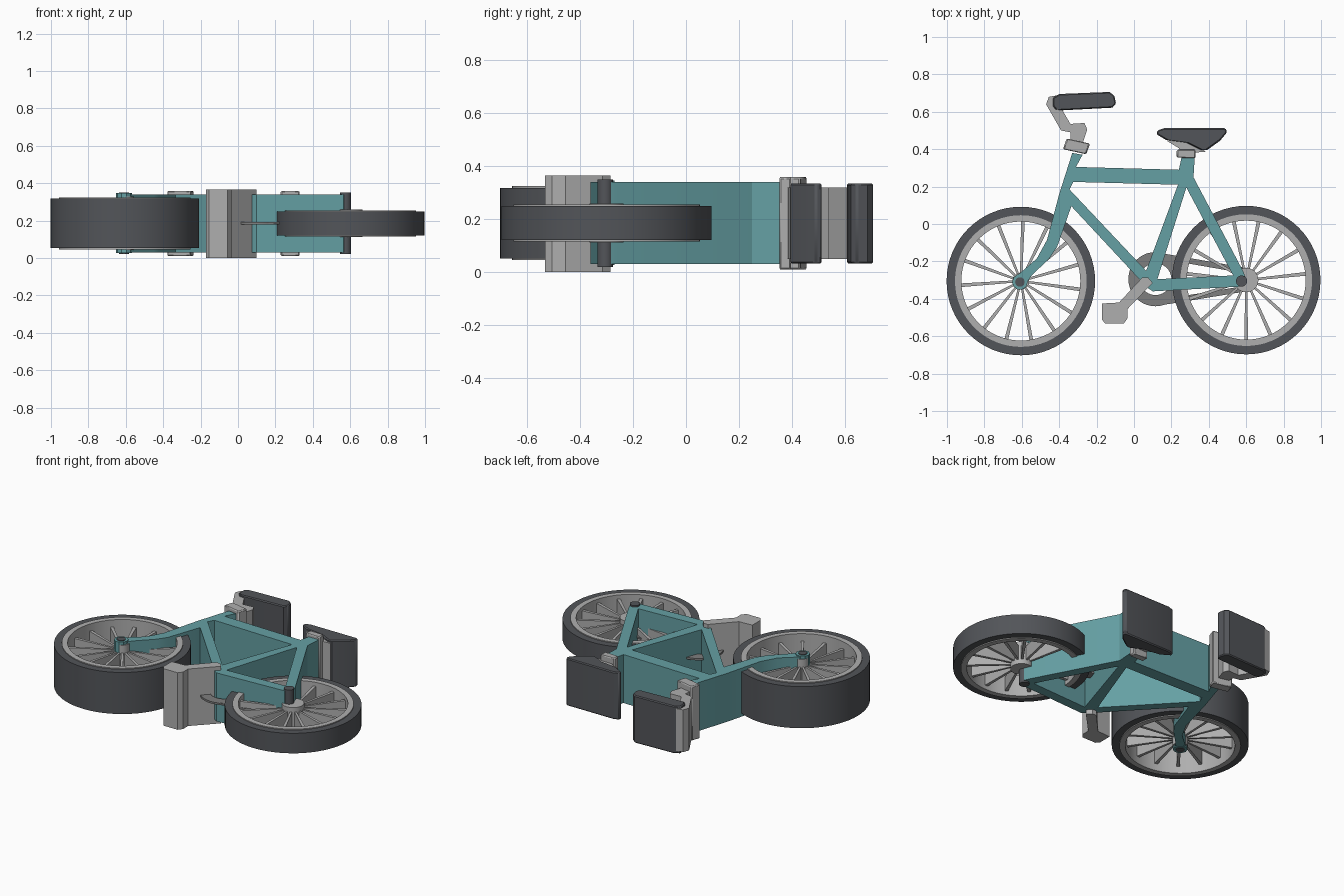
import bpy, bmesh, math
from mathutils import Vector

cube = bpy.data.objects.get("Cube")
if cube:
    bpy.data.objects.remove(cube, do_unlink=True)


def material(name, rgb):
    m = bpy.data.materials.new(name)
    m.use_nodes = True
    m.diffuse_color = (*rgb, 1)
    m.node_tree.nodes["Principled BSDF"].inputs["Base Color"].default_value = (*rgb, 1)
    return m


TEAL = material("teal_paint", (0.13, 0.35, 0.37))
DARK = material("dark_rubber", (0.085, 0.09, 0.1))
GREY = material("light_grey_metal", (0.43, 0.43, 0.43))
STEEL = material("dark_grey_steel", (0.21, 0.21, 0.21))


def circle(c, r, n=64):
    return [(c[0] + r * math.cos(math.tau * i / n), c[1] + r * math.sin(math.tau * i / n))
            for i in range(n)]


def strip(a, b, w0, w1):
    a, b = Vector(a), Vector(b)
    side = (b - a).normalized().orthogonal() / 2
    return [a + side * w0, b + side * w1, b - side * w1, a - side * w0]


def plate(name, loops, z0, z1, mat, bevel=0):
    """Extrude flat outlines (inner outlines become holes) from z0 to z1."""
    curve = bpy.data.curves.new(name + "_outline", "CURVE")
    curve.dimensions = "2D"
    curve.fill_mode = "BOTH"
    curve.extrude = (z1 - z0) / 2
    for loop in loops:
        s = curve.splines.new("POLY")
        s.points.add(len(loop) - 1)
        for p, co in zip(s.points, loop):
            p.co = (co[0], co[1], 0, 1)
        s.use_cyclic_u = True
    temp = bpy.data.objects.new(name + "_outline", curve)
    bpy.context.collection.objects.link(temp)
    deps = bpy.context.evaluated_depsgraph_get()
    mesh = bpy.data.meshes.new_from_object(temp.evaluated_get(deps))
    bpy.data.objects.remove(temp, do_unlink=True)
    bm = bmesh.new()
    bm.from_mesh(mesh)
    bmesh.ops.remove_doubles(bm, verts=bm.verts, dist=0.0001)
    bmesh.ops.recalc_face_normals(bm, faces=bm.faces)
    bmesh.ops.translate(bm, verts=bm.verts, vec=(0, 0, (z0 + z1) / 2))
    bm.to_mesh(mesh)
    bm.free()
    mesh.name = name
    mesh.materials.clear()
    mesh.materials.append(mat)
    ob = bpy.data.objects.new(name, mesh)
    bpy.context.collection.objects.link(ob)
    if bevel:
        mod = ob.modifiers.new("soft_edge", "BEVEL")
        mod.width = bevel
        mod.limit_method = "ANGLE"
        mod.angle_limit = math.radians(50)
    bpy.ops.object.select_all(action="DESELECT")
    ob.select_set(True)
    bpy.context.view_layer.objects.active = ob
    bpy.ops.object.shade_smooth_by_angle(angle=math.radians(25))
    return ob


def wheel(name, c, z0, z1, hub_r, start):
    plate(name + "_tyre", [circle(c, 0.397), circle(c, 0.35)], z0, z1, DARK)
    plate(name + "_rim", [circle(c, 0.352), circle(c, 0.318)], z0 - 0.006, z1 + 0.006, GREY)
    spokes = []
    for i in range(15):
        a = math.radians(start + 24 * i)
        d = Vector((math.cos(a), math.sin(a)))
        spokes.append(strip(Vector(c) + d * 0.045, Vector(c) + d * 0.325, 0.012, 0.02))
    inset = (z1 - z0) * 0.15
    plate(name + "_spokes", spokes, z0 + inset, z1 - inset, GREY)
    plate(name + "_hub", [circle(c, hub_r, 32)], z0 - 0.01, z1 + 0.01, GREY)


# Wheels
FRONT, REAR = (-0.605, -0.305), (0.6, -0.3)
wheel("front_wheel", FRONT, 0.052, 0.318, 0.045, 16)
wheel("rear_wheel", REAR, 0.121, 0.249, 0.065, 6)

# Frame with fork, cut by the two open triangles
outer = [(-0.33, 0.38), (-0.4, 0.16), (-0.465, -0.085), (-0.52, -0.185), (-0.63, -0.28),
         (-0.595, -0.345), (-0.55, -0.28), (-0.45, -0.18), (-0.41, -0.12), (-0.335, 0.095),
         (0.07, -0.34), (0.1, -0.36), (0.565, -0.335), (0.6, -0.295), (0.585, -0.255),
         (0.318, 0.25), (0.325, 0.36), (0.255, 0.36), (0.24, 0.29), (-0.31, 0.305),
         (-0.275, 0.37)]
main_gap = [(-0.325, 0.225), (0.235, 0.21), (0.065, -0.25), (-0.345, 0.185)]
rear_gap = [(0.28, 0.195), (0.53, -0.275), (0.125, -0.295)]
plate("frame", [outer, main_gap, rear_gap], 0.03, 0.34, TEAL)

# Axles
axle = (-0.61, -0.31)
plate("front_axle_boss", [circle(axle, 0.042, 10)], 0.026, 0.346, TEAL)
plate("front_axle", [circle(axle, 0.026, 10)], 0.022, 0.35, DARK)
plate("rear_axle", [circle((0.575, -0.305), 0.03, 16)], 0.02, 0.35, DARK)

# Drive train: chain ring, chain strands, crank and pedal
ring = (0.115, -0.295)
plate("chain_ring", [circle(ring, 0.145, 40), circle(ring, 0.085, 40)], 0.18, 0.192, STEEL)
plate("chain", [strip((0.14, -0.17), (0.6, -0.25), 0.03, 0.03),
                strip((0.14, -0.42), (0.6, -0.345), 0.03, 0.03)], 0.181, 0.191, STEEL)
pedal = [(-0.172, -0.425), (-0.08, -0.42), (0.045, -0.285), (0.075, -0.285), (0.1, -0.315),
         (-0.035, -0.455), (-0.035, -0.505), (-0.055, -0.532), (-0.155, -0.532),
         (-0.172, -0.51)]
plate("pedal_crank", [pedal], 0.0, 0.365, GREY)

# Handlebar: clamp, bent stem and grip
clamp = [(-0.38, 0.4), (-0.36, 0.457), (-0.235, 0.43), (-0.255, 0.373)]
plate("stem_clamp", [clamp], 0.01, 0.358, GREY, 0.006)
stem = [(-0.34, 0.43), (-0.34, 0.49), (-0.39, 0.5), (-0.47, 0.64), (-0.455, 0.68),
        (-0.4, 0.69), (-0.395, 0.63), (-0.34, 0.535), (-0.265, 0.54), (-0.25, 0.505),
        (-0.275, 0.43)]
plate("handlebar_stem", [stem], 0.05, 0.32, GREY)
grip = [(-0.433, 0.63), (-0.433, 0.675), (-0.4, 0.695), (-0.13, 0.706), (-0.105, 0.685),
        (-0.096, 0.645), (-0.115, 0.622), (-0.38, 0.608), (-0.42, 0.613)]
plate("handlebar_grip", [grip], 0.032, 0.335, DARK, 0.006)

# Saddle: clamp, post and seat
plate("seat_clamp", [[(0.228, 0.355), (0.228, 0.397), (0.33, 0.397), (0.33, 0.352)]],
      0.01, 0.358, GREY, 0.006)
post = [(0.25, 0.38), (0.24, 0.405), (0.175, 0.445), (0.3, 0.46), (0.385, 0.385)]
plate("seat_post", [post], 0.05, 0.32, GREY)
seat = [(0.12, 0.48), (0.125, 0.5), (0.16, 0.512), (0.49, 0.512), (0.497, 0.49),
        (0.46, 0.445), (0.39, 0.395), (0.36, 0.395), (0.28, 0.435), (0.17, 0.45)]
plate("seat", [seat], 0.032, 0.335, DARK, 0.006)
